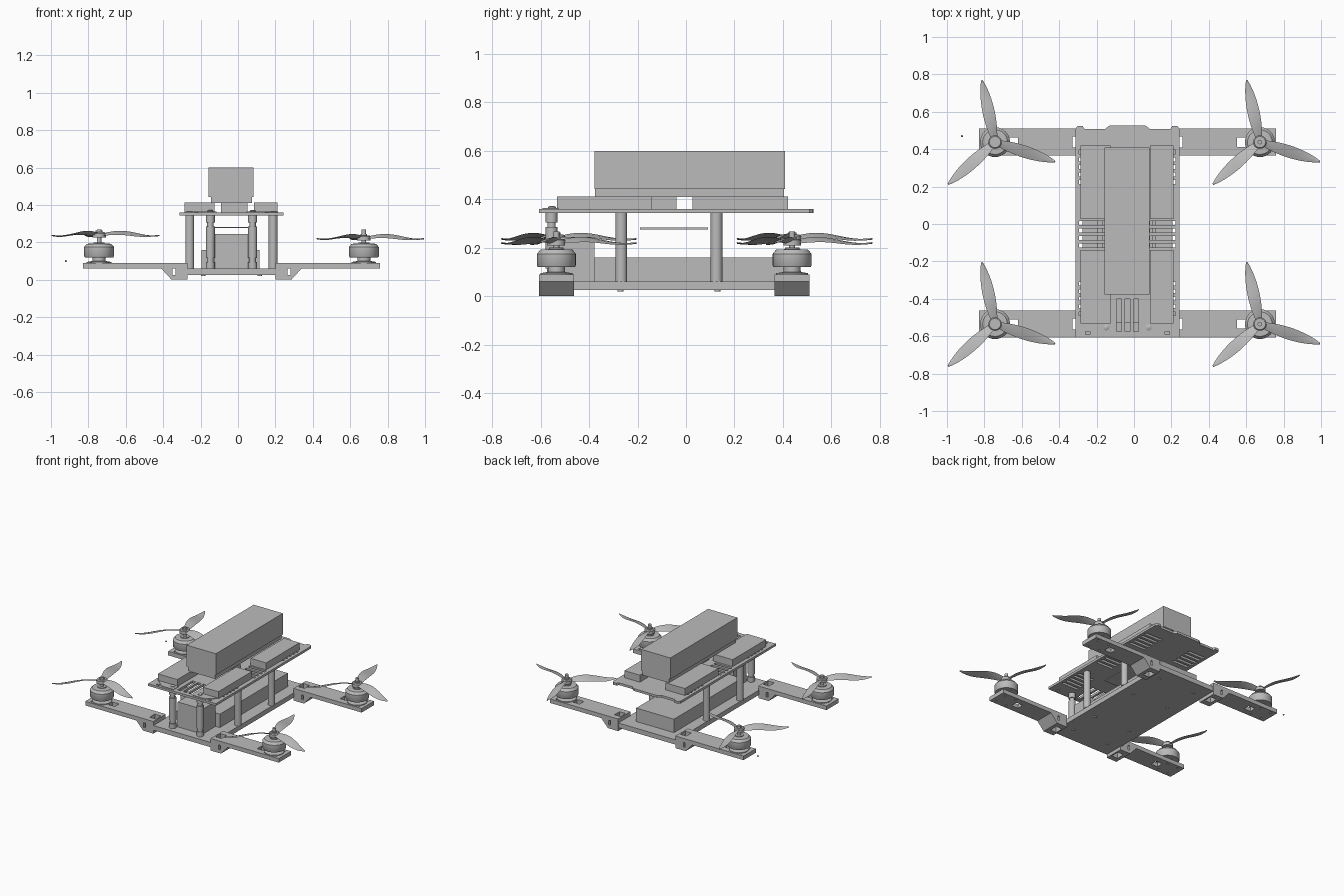
import bpy, bmesh, math
from mathutils import Vector, Matrix

old = bpy.data.objects.get("Cube")
if old:
    bpy.data.objects.remove(old, do_unlink=True)

grey = bpy.data.materials.new("plain_grey")
grey.use_nodes = True
grey.diffuse_color = (0.5, 0.5, 0.5, 1)
grey.node_tree.nodes["Principled BSDF"].inputs["Base Color"].default_value = (0.5, 0.5, 0.5, 1)

CX = -0.035              # centre line of the airframe
FRONT, BACK = -0.535, 0.438   # arm positions along y


def finish(name, bm, smooth=False):
    bmesh.ops.recalc_face_normals(bm, faces=bm.faces)
    mesh = bpy.data.meshes.new(name)
    bm.to_mesh(mesh)
    bm.free()
    mesh.materials.append(grey)
    obj = bpy.data.objects.new(name, mesh)
    bpy.context.scene.collection.objects.link(obj)
    if smooth:
        bpy.ops.object.select_all(action='DESELECT')
        obj.select_set(True)
        bpy.context.view_layer.objects.active = obj
        bpy.ops.object.shade_smooth_by_angle(angle=math.radians(35))
    return obj


def add_box(bm, x, y, z):
    size = Vector((x[1] - x[0], y[1] - y[0], z[1] - z[0]))
    mid = Vector((x[0] + x[1], y[0] + y[1], z[0] + z[1])) / 2
    bmesh.ops.create_cube(bm, size=1, matrix=Matrix.Translation(mid) @ Matrix.Diagonal(size).to_4x4())


def box(name, x, y, z):
    bm = bmesh.new()
    add_box(bm, x, y, z)
    return finish(name, bm)


def prism(name, pts, lo, hi, place):
    """Extrude a 2D outline; place(a, b, h) gives the 3D point."""
    bm = bmesh.new()
    rings = [[bm.verts.new(place(a, b, h)) for a, b in pts] for h in (lo, hi)]
    bm.faces.new(rings[0])
    bm.faces.new(rings[1])
    n = len(pts)
    for i in range(n):
        j = (i + 1) % n
        bm.faces.new((rings[0][i], rings[0][j], rings[1][j], rings[1][i]))
    return finish(name, bm)


def lathe(name, profile, centre, sides=32):
    bm = bmesh.new()
    rings = []
    for r, z in profile:
        rings.append([bm.verts.new((centre[0] + r * math.cos(k * math.tau / sides),
                                    centre[1] + r * math.sin(k * math.tau / sides), z))
                      for k in range(sides)])
    for a, b in zip(rings, rings[1:]):
        for k in range(sides):
            m = (k + 1) % sides
            bm.faces.new((a[k], a[m], b[m], b[k]))
    bm.faces.new(rings[0])
    bm.faces.new(rings[-1])
    return finish(name, bm, True)


def cut(obj, boxes):
    """Cut box-shaped holes and bake the result."""
    bm = bmesh.new()
    for b in boxes:
        add_box(bm, *b)
    cutter = finish("cutter", bm)
    cutter.hide_render = True
    mod = obj.modifiers.new("holes", 'BOOLEAN')
    mod.operation, mod.solver, mod.object = 'DIFFERENCE', 'EXACT', cutter
    dg = bpy.context.evaluated_depsgraph_get()
    baked = bpy.data.meshes.new_from_object(obj.evaluated_get(dg))
    obj.modifiers.clear()
    obj.data = baked
    bpy.data.objects.remove(cutter, do_unlink=True)


def span(s, a, b):
    return tuple(sorted((CX + s * a, CX + s * b)))


# Lower plate with bolts underneath
box("base_plate", span(1, -0.24, 0.24), (-0.607, 0.508), (0.025, 0.06))
for x in (-0.15, 0.15):
    for y in (-0.5, -0.27, 0.13, 0.4):
        lathe("base_bolt", [(0.012, 0.02), (0.012, 0.03)], (CX + x, y), 12)

# Cranked arms, slotted at the hinge and beside the motor
ARM = [(0.795, 0.06), (0.795, 0.09), (0.235, 0.09), (0.235, 0), (0.32, 0), (0.375, 0.06)]
for side_name, s in (("right", -1), ("left", 1)):
    for end_name, yc in (("front", FRONT), ("back", BACK)):
        label = end_name + "_" + side_name
        arm = prism(label + "_arm", [(CX + s * d, z) for d, z in ARM],
                    yc - 0.072, yc + 0.072, lambda a, b, h: (a, h, b))
        holes = [(span(s, 0.245, 0.295), (yc - 0.03, yc + 0.03), (-0.1, 0.2)),
                 (span(s, 0.585, 0.64), (yc - 0.025, yc + 0.025), (-0.1, 0.2)),
                 (span(s, 0.3, 0.315), (yc - 0.2, yc + 0.2), (0.025, 0.06))]
        holes += [(span(s, d, d + 0.014), (yc + o, yc + o + 0.014), (-0.1, 0.2))
                  for d in (0.66, 0.75) for o in (-0.055, 0.041)]
        cut(arm, holes)

        # Motor with stator base, bell and shaft
        c = (CX + s * 0.708, yc)
        lathe(label + "_motor", [(0.066, 0.085), (0.066, 0.095), (0.035, 0.1), (0.035, 0.12),
                                 (0.076, 0.12), (0.08, 0.126), (0.08, 0.175), (0.066, 0.192),
                                 (0.03, 0.194), (0.03, 0.2), (0.012, 0.2), (0.012, 0.268)], c)

        # Three-bladed propeller with lens-shaped, twisted sections
        hub_z = 0.225 if s > 0 else 0.242
        lathe(label + "_propeller_hub", [(0.036, hub_z - 0.016), (0.036, hub_z + 0.006),
                                         (0.03, hub_z + 0.012), (0.018, hub_z + 0.012),
                                         (0.018, hub_z + 0.02)], c, 24)
        bm = bmesh.new()
        steps = 12
        for angle in (102, 222, 342):
            turn = Matrix.Translation((c[0], c[1], hub_z)) @ Matrix.Rotation(math.radians(angle), 4, 'Z')
            rings = []
            for i in range(steps + 1):
                t = i / steps
                half = 0.002 + 0.032 * math.sin(math.pi * (0.13 + 0.87 * t)) ** 0.7 if t < 1 else 0.004
                pitch = math.radians(24 - 16 * t)
                rise = 0.009 * math.sin(math.tau * t * 0.9)
                ring = []
                for u, w in ((1, 0), (0, 1), (-1, 0), (0, -1)):
                    across, up = u * half, w * 0.0035
                    ring.append(bm.verts.new(turn @ Vector((
                        0.022 + 0.316 * t,
                        across * math.cos(pitch) - up * math.sin(pitch),
                        across * math.sin(pitch) + up * math.cos(pitch) + rise))))
                rings.append(ring)
            for a, b in zip(rings, rings[1:]):
                for k in range(4):
                    m = (k + 1) % 4
                    bm.faces.new((a[k], a[m], b[m], b[k]))
            bm.faces.new(rings[0])
            bm.faces.new(rings[-1])
        finish(label + "_propeller_blades", bm, True)

# Standoffs between the plates
POST = [(0.024, 0.06), (0.024, 0.095), (0.018, 0.095), (0.018, 0.115), (0.024, 0.115),
        (0.024, 0.285), (0.017, 0.285), (0.017, 0.305), (0.024, 0.305), (0.024, 0.345)]
for s in (-1, 1):
    lathe("front_standoff", POST, (CX + s * 0.113, -0.555), 20)
    lathe("front_screw", [(0.016, 0.355), (0.016, 0.368), (0.01, 0.372)], (CX + s * 0.113, -0.553), 16)
    for y in (-0.267, 0.126):
        lathe("side_standoff", [(0.024, 0.06), (0.024, 0.345)], (CX + s * 0.223, y), 20)

# Electronics on the lower plate
box("camera_block", (-0.125, 0.08), (-0.53, -0.378), (0.06, 0.245))
box("lower_battery", (-0.195, 0.115), (-0.378, 0.42), (0.06, 0.16))
box("circuit_board", (-0.17, 0.1), (-0.19, 0.09), (0.276, 0.283))

# Slotted upper plate with tabs along the back edge
HALF = [(0, -0.607), (0.278, -0.607), (0.278, 0.51), (0.265, 0.525), (0.24, 0.525),
        (0.23, 0.508), (0.12, 0.508), (0.095, 0.527), (0, 0.527)]
outline = [(CX + d, y) for d, y in HALF[1:-1]] + [(CX - d, y) for d, y in HALF[-2:0:-1]]
plate = prism("upper_plate", outline, 0.343, 0.36, lambda a, b, h: (a, b, h))
slots = []
for s in (-1, 1):
    for start in (-0.49, -0.125, 0.215):
        for i in range(5 if start != -0.125 else 4):
            y = start + i * 0.04
            slots.append((span(s, 0.12, 0.258), (y, y + 0.02), (0.3, 0.4)))
    slots.append((span(s, 0.2, 0.225), (-0.59, -0.575), (0.3, 0.4)))
for x in (-0.045, 0, 0.045):
    slots.append(((CX + x - 0.014, CX + x + 0.014), (-0.575, -0.4), (0.3, 0.4)))
cut(plate, slots)
prism("front_lip", [(CX - 0.25, -0.527), (CX - 0.18, -0.592), (CX - 0.08, -0.592), (CX - 0.08, -0.527)],
      0.36, 0.364, lambda a, b, h: (a, b, h))
prism("front_lip", [(CX + 0.25, -0.527), (CX + 0.18, -0.592), (CX + 0.08, -0.592), (CX + 0.08, -0.527)],
      0.36, 0.364, lambda a, b, h: (a, b, h))

# Pods on the upper plate, with the long pack above them
for end_name, y in (("front", (-0.533, -0.14)), ("back", (0.027, 0.42))):
    box(end_name + "_right_pod", (-0.285, -0.125), y, (0.36, 0.412))
    box(end_name + "_left_pod", (0.085, 0.212), y, (0.36, 0.412))
box("pack_support", (-0.09, 0.05), (-0.14, -0.04), (0.36, 0.41))
box("pack_tray", (-0.145, 0.075), (-0.376, 0.405), (0.41, 0.442))
box("main_pack", (-0.157, 0.083), (-0.378, 0.408), (0.442, 0.6))

# Small loose bead beside the back right motor
bm = bmesh.new()
bmesh.ops.create_icosphere(bm, subdivisions=2, radius=0.006, matrix=Matrix.Translation((-0.92, 0.47, 0.1)))
finish("loose_bead", bm, True)
